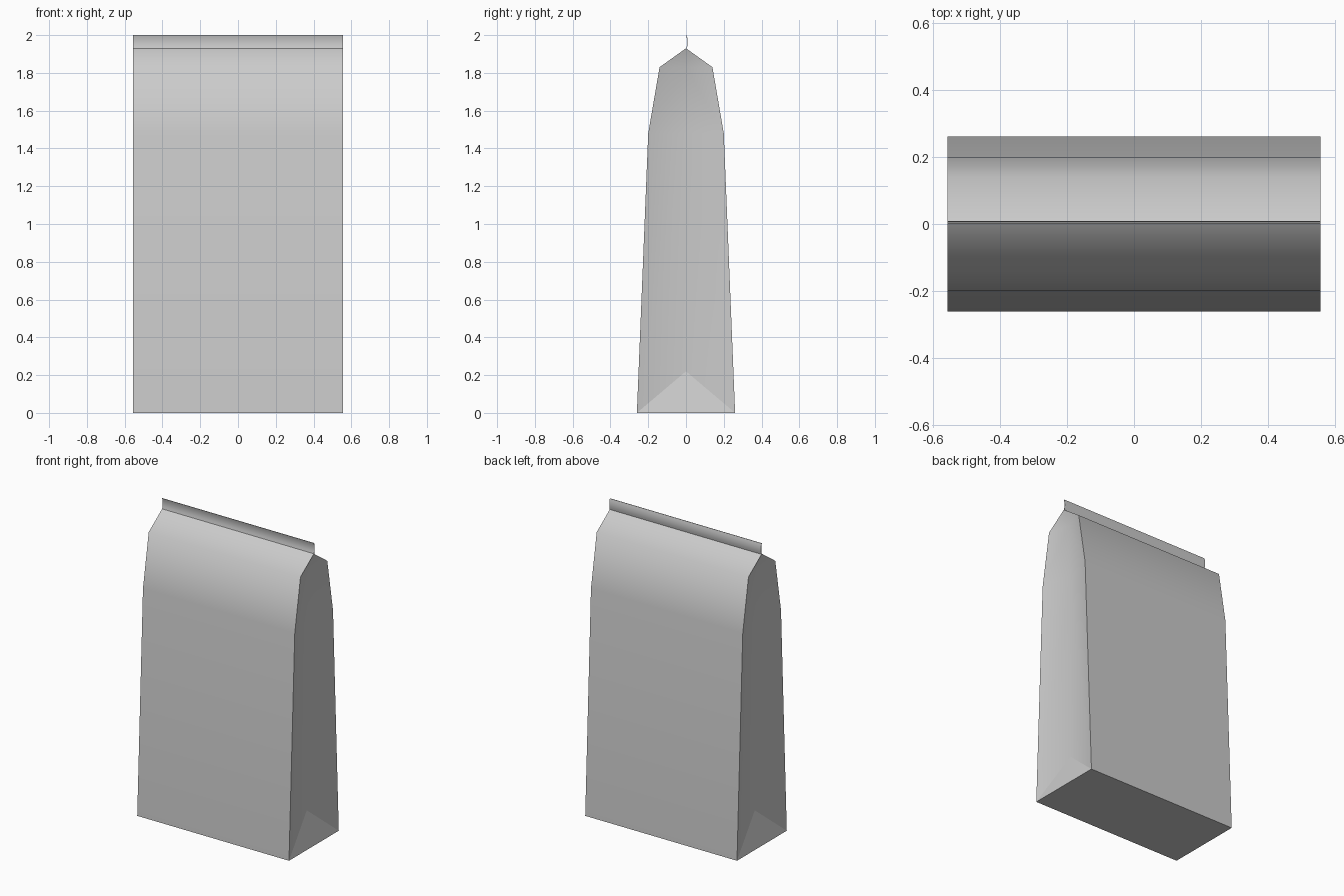
import bpy
import bmesh
import math

cube = bpy.data.objects.get("Cube")
if cube:
    bpy.data.objects.remove(cube)

paper = bpy.data.materials.new("grey paper")
paper.use_nodes = True
paper.diffuse_color = (0.6, 0.6, 0.6, 1)
paper.node_tree.nodes["Principled BSDF"].inputs["Base Color"].default_value = (0.6, 0.6, 0.6, 1)

HALF_WIDTH = 0.555


def finish(bm, name, angle):
    bmesh.ops.recalc_face_normals(bm, faces=bm.faces)
    mesh = bpy.data.meshes.new(name)
    bm.to_mesh(mesh)
    bm.free()
    mesh.materials.append(paper)
    obj = bpy.data.objects.new(name, mesh)
    bpy.context.collection.objects.link(obj)
    bpy.ops.object.select_all(action="DESELECT")
    obj.select_set(True)
    bpy.context.view_layer.objects.active = obj
    bpy.ops.object.shade_smooth_by_angle(angle=math.radians(angle))
    return obj


# Bag body: half-depth and height of each row, then the gusset fold line
rows = [(0.26, 0), (0.2, 1.48), (0.14, 1.83)]
folds = [(0.503, 0.22), (0.505, 1.48), (0.52, 1.83)]
peak_z = 1.93

bm = bmesh.new()
ends = {}
for side in (-1, 1):
    x = side * HALF_WIDTH
    peak = bm.verts.new((x, 0, peak_z))
    fold = [bm.verts.new((side * fx, 0, z)) for fx, z in folds] + [peak]
    for face in (-1, 1):
        edge = [bm.verts.new((x, face * y, z)) for y, z in rows] + [peak]
        ends[side, face] = edge
        # Folded side panel
        for i in range(len(rows)):
            loop = [edge[i], edge[i + 1], fold[i + 1], fold[i]]
            bm.faces.new(list(dict.fromkeys(loop)))
    # Triangular flap at the foot of the side
    flap = bm.faces.new((ends[side, -1][0], ends[side, 1][0], fold[0]))
    for e in flap.edges:
        e.smooth = False

# Front and back panels
for face in (-1, 1):
    a, b = ends[-1, face], ends[1, face]
    for i in range(len(rows)):
        bm.faces.new((a[i], b[i], b[i + 1], a[i + 1]))

# Flat base
bm.faces.new((ends[-1, -1][0], ends[1, -1][0], ends[1, 1][0], ends[-1, 1][0]))
finish(bm, "bag_body", 55)

# Thin curved seal along the top
curve = [(0, 1.925), (0.005, 1.945), (0.006, 1.965), (0.004, 1.985), (0, 2.0)]
thickness = 0.003
outline = curve + [(y + thickness, z) for y, z in reversed(curve)]
bm = bmesh.new()
left, right = [[bm.verts.new((s * HALF_WIDTH, y, z)) for y, z in outline] for s in (-1, 1)]
for i in range(len(outline)):
    j = (i + 1) % len(outline)
    bm.faces.new((left[i], left[j], right[j], right[i]))
bm.faces.new(left)
bm.faces.new(right)
finish(bm, "top_seal", 40)
